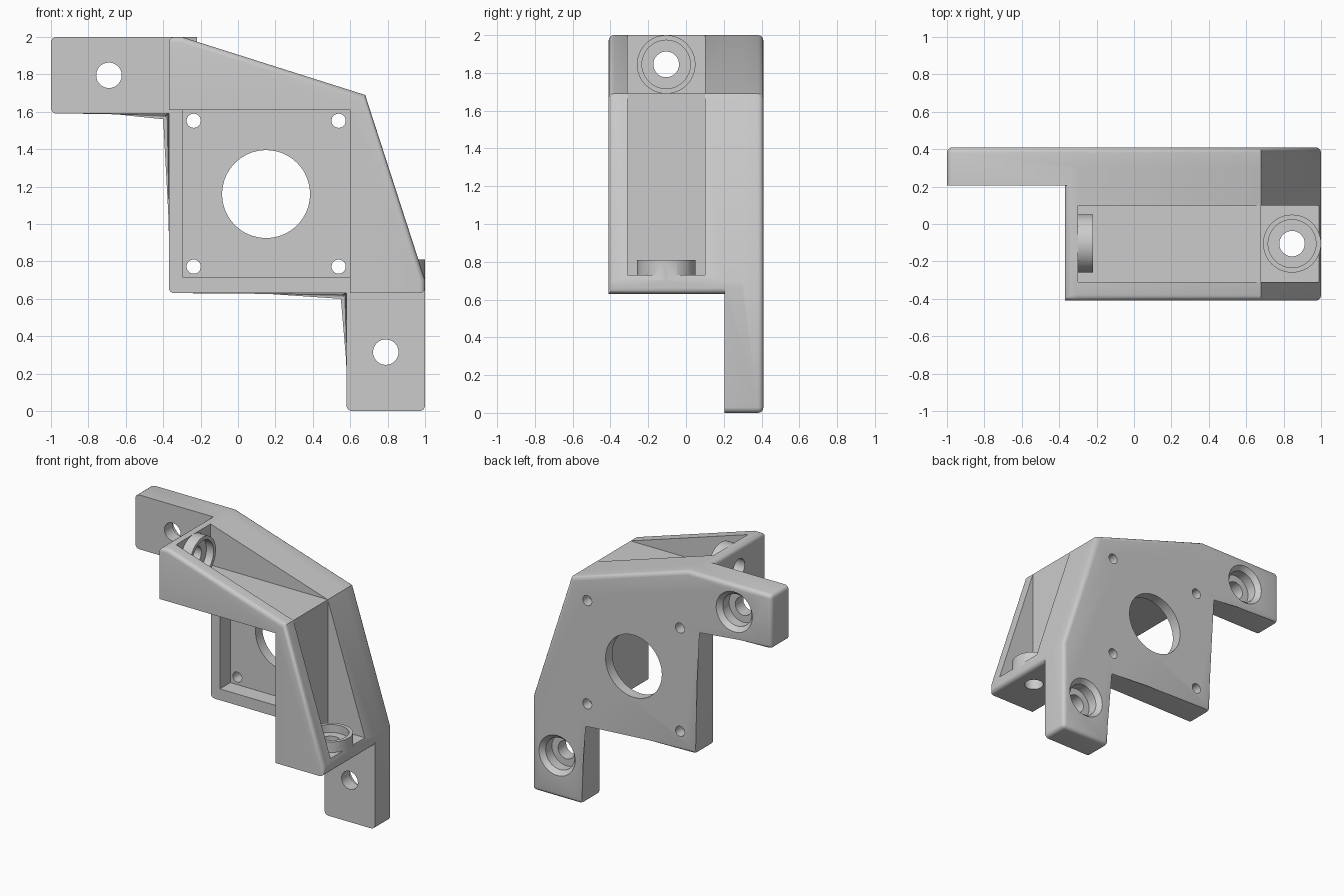
import bpy, bmesh, math
from mathutils import Vector, Matrix

cube = bpy.data.objects.get("Cube")
if cube:
    bpy.data.objects.remove(cube, do_unlink=True)

grey = bpy.data.materials.new("plain grey")
grey.use_nodes = True
COLOUR = (0.6, 0.6, 0.6, 1)
grey.diffuse_color = COLOUR
grey.node_tree.nodes["Principled BSDF"].inputs["Base Color"].default_value = COLOUR


def make(name, bm):
    bmesh.ops.recalc_face_normals(bm, faces=bm.faces[:])
    mesh = bpy.data.meshes.new(name)
    bm.to_mesh(mesh)
    bm.free()
    mesh.materials.append(grey)
    ob = bpy.data.objects.new(name, mesh)
    bpy.context.collection.objects.link(ob)
    return ob


def prism(name, outline, y0, y1, round_y=None, rims=(), corners=()):
    """Extrude an x-z outline along y; round chosen rim edges and corner edges."""
    bm = bmesh.new()
    a = [bm.verts.new((x, y0, z)) for x, z in outline]
    b = [bm.verts.new((x, y1, z)) for x, z in outline]
    n = len(outline)
    bm.faces.new(a)
    bm.faces.new(b[::-1])
    for i in range(n):
        j = (i + 1) % n
        bm.faces.new((a[i], b[i], b[j], a[j]))
    rim = a if round_y == y0 else b
    edges = [bm.edges.get((rim[i], rim[(i + 1) % n])) for i in rims]
    edges += [bm.edges.get((a[i], b[i])) for i in corners]
    if edges:
        bmesh.ops.bevel(bm, geom=edges, offset=0.03, segments=4,
                        profile=0.5, affect='EDGES')
    return make(name, bm)


def rod(name, start, end, r1, r2=None, segments=48):
    """Cylinder or cone between two points."""
    p, q = Vector(start), Vector(end)
    d = q - p
    turn = Vector((0, 0, 1)).rotation_difference(d).to_matrix().to_4x4()
    bm = bmesh.new()
    bmesh.ops.create_cone(bm, cap_ends=True, segments=segments, radius1=r1,
                          radius2=r1 if r2 is None else r2, depth=d.length,
                          matrix=Matrix.Translation((p + q) / 2) @ turn)
    return make(name, bm)


def combine(target, tool, operation='DIFFERENCE'):
    mod = target.modifiers.new("combine", 'BOOLEAN')
    mod.operation = operation
    mod.solver = 'EXACT'
    mod.object = tool
    graph = bpy.context.evaluated_depsgraph_get()
    mesh = bpy.data.meshes.new_from_object(target.evaluated_get(graph))
    target.modifiers.clear()
    target.data = mesh
    bpy.data.objects.remove(tool, do_unlink=True)


# Back plate with two mounting tabs
plate = [(-1, 2), (-0.3, 2), (0.68, 1.69), (1, 0.7), (1, 0), (0.58, 0),
         (0.58, 0.63), (-0.37, 0.63), (-0.37, 1.59), (-1, 1.59)]
bracket = prism("motor_bracket", plate, 0.205, 0.41, 0.41,
                range(len(plate)), (0, 4, 5, 7, 9))

# Deep angled arm wrapping the motor's upper and left sides
arm = [(-0.37, 2), (-0.3, 2), (0.68, 1.69), (1, 0.7), (1, 0.63),
       (0.6, 0.63), (0.6, 1.61), (-0.37, 1.61)]
combine(bracket, prism("arm", arm, -0.41, 0.3, -0.41, range(4), (0, 4)), 'UNION')

# Groove along the arm and the square motor recess
groove = [(-0.3, 1.69), (0.68, 1.69), (0.68, 0.73), (1.2, 0.73), (1.2, 2.2), (-0.3, 2.2)]
combine(bracket, prism("groove", groove, -0.31, 0.1))
recess = [(-0.295, 0.715), (0.6, 0.715), (0.6, 1.61), (-0.295, 1.61)]
combine(bracket, prism("recess", recess, 0.1, 0.33))

# Screw bosses on the two end walls: base point and direction into the groove
for base, way in (((-0.3, -0.105, 1.845), (1, 0, 0)), ((0.845, -0.105, 0.73), (0, 0, 1))):
    base, way = Vector(base), Vector(way)
    combine(bracket, rod("boss", base - way * 0.04, base + way * 0.08, 0.155), 'UNION')
    combine(bracket, rod("bore", base + way * 0.02, base + way * 0.2, 0.128))
    combine(bracket, rod("hole", base - way * 0.2, base + way * 0.2, 0.068))

# Shaft opening and motor screw holes
combine(bracket, rod("opening", (0.15, 0.1, 1.16), (0.15, 0.6, 1.16), 0.235, segments=64))
for x in (-0.237, 0.538):
    for z in (0.772, 1.552):
        combine(bracket, rod("hole", (x, 0.1, z), (x, 0.6, z), 0.038, segments=24))

# Tab holes with flared counterbores at the back
for x, z in ((-0.69, 1.795), (0.79, 0.315)):
    combine(bracket, rod("hole", (x, 0, z), (x, 0.6, z), 0.068))
    combine(bracket, rod("counterbore", (x, 0.3, z), (x, 0.6, z), 0.12))
    combine(bracket, rod("flare", (x, 0.37, z), (x, 0.42, z), 0.115, 0.16))

bpy.ops.object.select_all(action='DESELECT')
bracket.select_set(True)
bpy.context.view_layer.objects.active = bracket
bpy.ops.object.shade_smooth_by_angle(angle=math.radians(32))
